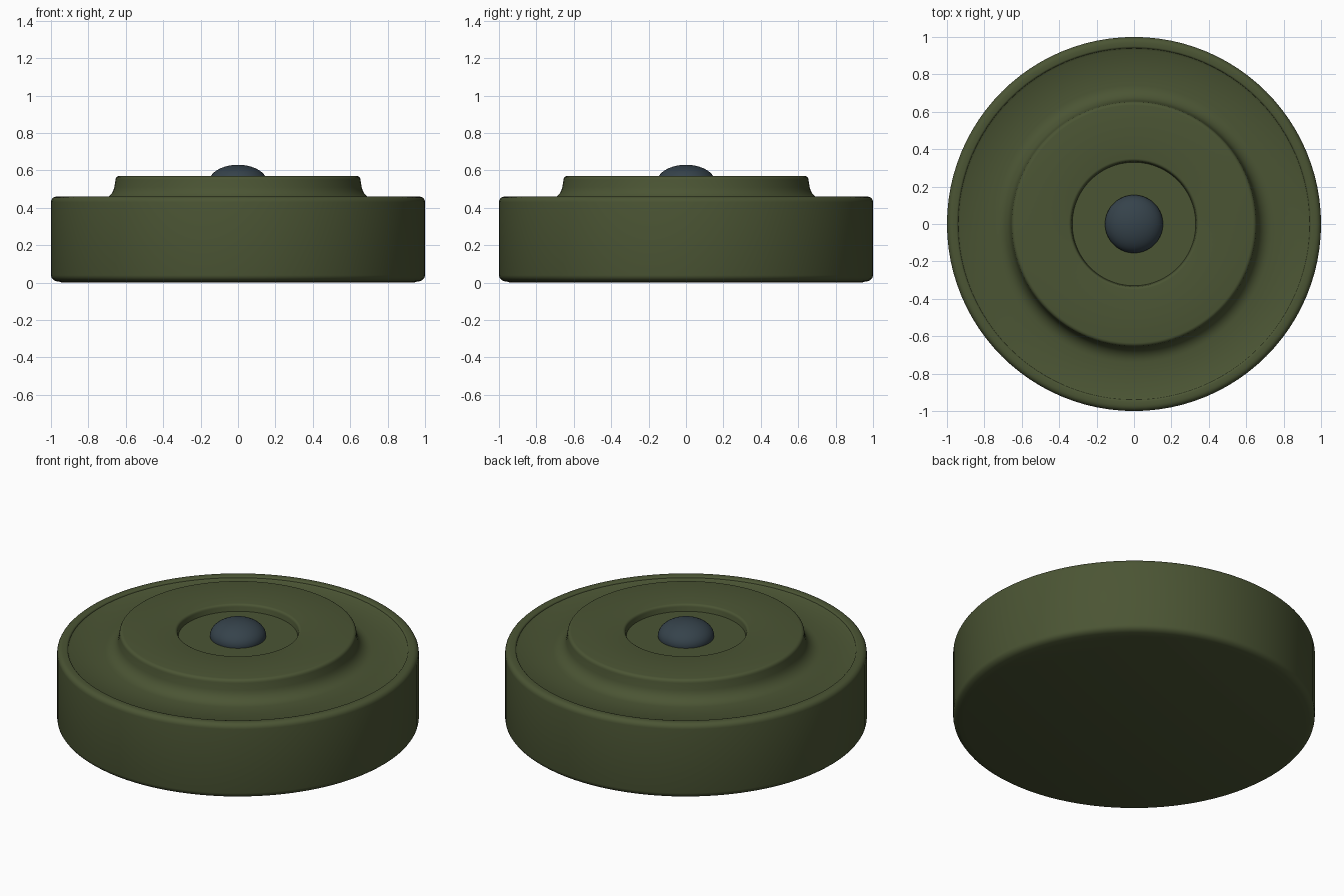
import bpy, bmesh, math

if "Cube" in bpy.data.objects:
    bpy.data.objects.remove(bpy.data.objects["Cube"])

SEGMENTS = 96


def material(name, rgb):
    m = bpy.data.materials.new(name)
    m.diffuse_color = (*rgb, 1)
    m.use_nodes = True
    m.node_tree.nodes["Principled BSDF"].inputs["Base Color"].default_value = m.diffuse_color
    return m


def lathe(name, profile, mat):
    """Revolve an (r, z) profile around the z axis; it starts and ends on the axis."""
    bm = bmesh.new()
    verts = [bm.verts.new((r, 0, z)) for r, z in profile]
    edges = [bm.edges.new(pair) for pair in zip(verts, verts[1:])]
    bmesh.ops.spin(bm, geom=verts + edges, cent=(0, 0, 0), axis=(0, 0, 1),
                   angle=math.tau, steps=SEGMENTS, use_duplicate=False)
    bmesh.ops.remove_doubles(bm, verts=bm.verts, dist=1e-5)
    bmesh.ops.recalc_face_normals(bm, faces=bm.faces)
    mesh = bpy.data.meshes.new(name)
    bm.to_mesh(mesh)
    bm.free()
    mesh.materials.append(mat)
    ob = bpy.data.objects.new(name, mesh)
    bpy.context.collection.objects.link(ob)
    bpy.context.view_layer.objects.active = ob
    ob.select_set(True)
    bpy.ops.object.shade_smooth_by_angle(angle=math.radians(35))
    ob.select_set(False)
    return ob


def arc(cr, cz, rx, rz, a0, a1, n=5):
    """Points of an elliptical arc in the profile plane."""
    angles = [math.radians(a0 + (a1 - a0) * i / n) for i in range(n + 1)]
    return [(cr + rx * math.cos(a), cz + rz * math.sin(a)) for a in angles]


green = material("olive_paint", (0.070, 0.090, 0.034))
blue_grey = material("dark_steel", (0.036, 0.055, 0.070))

# Casing: flat base, raised rim, sunken deck, stepped plate with a central recess
casing = [(0, 0)]
casing += [(0.94, 0.0)] + arc(0.955, 0.04, 0.045, 0.035, -90, 0)   # base edge
casing += arc(0.97, 0.43, 0.03, 0.03, 0, 90)                       # rim outer edge
casing += arc(0.95, 0.45, 0.01, 0.01, 90, 180, 3)                  # rim inner edge
casing += [(0.93, 0.444)]                                          # deck edge
casing += arc(0.74, 0.524, 0.08, 0.08, 270, 190, 6)                # fillet to plate
casing += arc(0.635, 0.55, 0.02, 0.02, 0, 90, 4)                   # plate edge
casing += arc(0.35, 0.555, 0.015, 0.015, 90, 180, 4)               # recess lip
casing += [(0.33, 0.53), (0, 0.53)]                                # recess floor
lathe("casing", casing, green)

# Low domed button sitting in the recess
button = [(0, 0.525)] + arc(0, 0.537, 0.155, 0.093, -8, 90, 14)
button[-1] = (0, 0.63)
lathe("centre_button", button, blue_grey)
